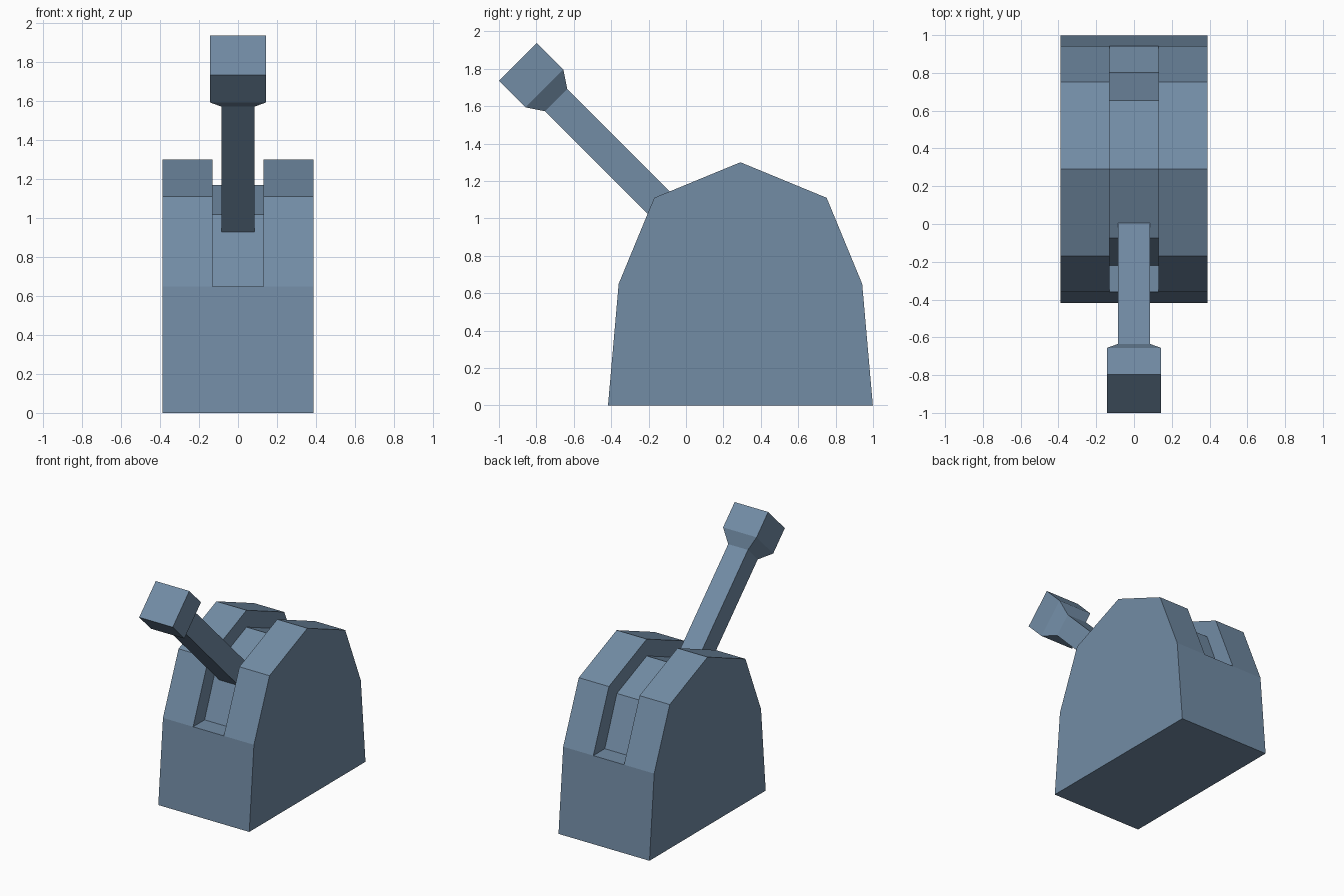
import bpy, bmesh
from mathutils import Vector

if "Cube" in bpy.data.objects:
    bpy.data.objects.remove(bpy.data.objects["Cube"])

# Slate blue paint shared by all parts
paint = bpy.data.materials.new("slate_blue")
paint.diffuse_color = (0.168, 0.261, 0.375, 1)
paint.use_nodes = True
paint.node_tree.nodes["Principled BSDF"].inputs["Base Color"].default_value = paint.diffuse_color


def make_object(name, bm):
    bmesh.ops.recalc_face_normals(bm, faces=bm.faces[:])
    mesh = bpy.data.meshes.new(name)
    bm.to_mesh(mesh)
    bm.free()
    mesh.materials.append(paint)
    obj = bpy.data.objects.new(name, mesh)
    bpy.context.collection.objects.link(obj)
    return obj


def extrude_profile(name, profile, half_width):
    """Extrude a closed (y, z) profile symmetrically along x."""
    bm = bmesh.new()
    face = bm.faces.new([bm.verts.new((-half_width, y, z)) for y, z in profile])
    geom = bmesh.ops.extrude_face_region(bm, geom=[face])["geom"]
    verts = [g for g in geom if isinstance(g, bmesh.types.BMVert)]
    bmesh.ops.translate(bm, vec=(2 * half_width, 0, 0), verts=verts)
    return make_object(name, bm)


def mirrored(half, centre_y=0.291):
    """Complete a left half-profile ending on the centre line."""
    return half + [(2 * centre_y - y, z) for y, z in reversed(half[:-1])]


# Faceted housing
housing = extrude_profile("housing", mirrored(
    [(-0.417, 0), (-0.36, 0.65), (-0.17, 1.11), (0.291, 1.30)]), 0.388)

# Lever slot, cut over a smaller faceted core
slot = mirrored([(-0.7, 1.6), (-0.7, 0.65), (-0.22, 0.65), (-0.073, 1.02), (0.291, 1.17)])
cutter = extrude_profile("slot_cutter", slot, 0.131)
cutter.hide_render = True
mod = housing.modifiers.new("slot", 'BOOLEAN')
mod.operation = 'DIFFERENCE'
mod.solver = 'EXACT'
mod.object = cutter
bpy.context.view_layer.objects.active = housing
bpy.ops.object.modifier_apply(modifier=mod.name)
bpy.data.objects.remove(cutter)

# Lever: square shaft flaring into a block handle, leaning forward 45 degrees
axis = Vector((0, -1, 1)).normalized()
side = Vector((1, 0, 0))
up = Vector((0, 1, 1)).normalized()
base = Vector((0, -0.047, 0.985))
bm = bmesh.new()
rings = []
for dist, r in [(0, 0.084), (0.915, 0.084), (1.004, 0.143), (1.204, 0.143)]:
    rings.append([bm.verts.new(base + axis * dist + side * r * a + up * r * b)
                  for a, b in ((-1, -1), (1, -1), (1, 1), (-1, 1))])
for lo, hi in zip(rings, rings[1:]):
    for i in range(4):
        j = (i + 1) % 4
        bm.faces.new((lo[i], lo[j], hi[j], hi[i]))
bm.faces.new(rings[0])
bm.faces.new(rings[-1])
make_object("lever", bm)
